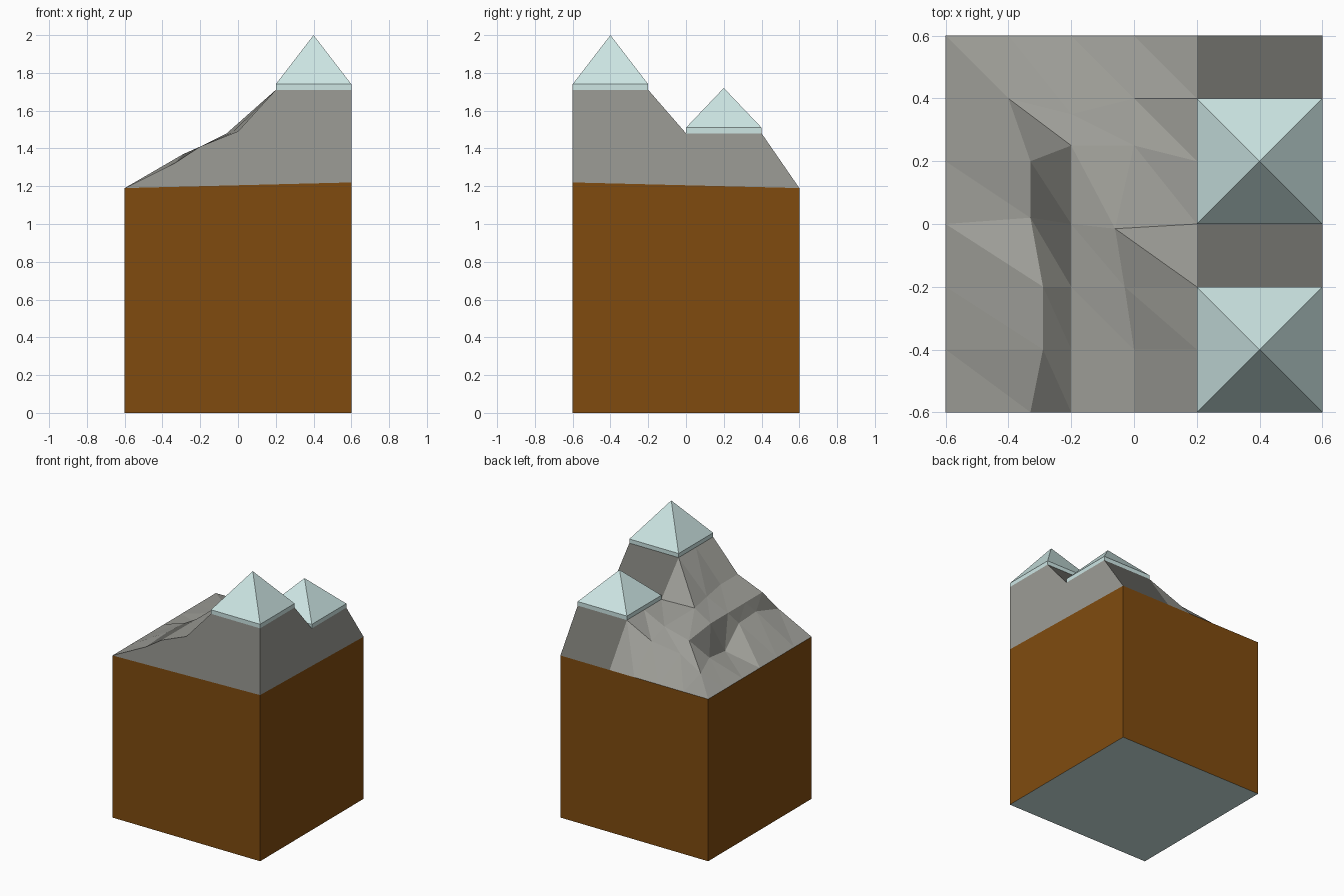
import bpy, bmesh

if "Cube" in bpy.data.objects:
    bpy.data.objects.remove(bpy.data.objects["Cube"])


def material(name, rgb255):
    lin = [((c / 255 + 0.055) / 1.055) ** 2.4 for c in rgb255]
    m = bpy.data.materials.new(name)
    m.diffuse_color = (*lin, 1)
    m.use_nodes = True
    m.node_tree.nodes["Principled BSDF"].inputs["Base Color"].default_value = m.diffuse_color
    return m


BROWN = material("earth brown", (128, 75, 15))
ROCK = material("light rock", (156, 156, 150))
DARK = material("dark rock", (107, 107, 102))
SNOW = material("pale snow", (205, 230, 228))


def finish(name, bm, mats):
    bmesh.ops.remove_doubles(bm, verts=bm.verts, dist=0.0005)
    bm.normal_update()
    me = bpy.data.meshes.new(name)
    bm.to_mesh(me)
    bm.free()
    for m in mats:
        me.materials.append(m)
    ob = bpy.data.objects.new(name, me)
    bpy.context.collection.objects.link(ob)
    return ob


def base_height(x, y):
    """Earth line: rises slightly toward the front right corner."""
    return 1.19 + 0.03 * (x + 0.6) / 1.2 * (0.6 - y) / 1.2


# Earth block, pale underneath
bm = bmesh.new()
bmesh.ops.create_cube(bm, size=1.2)
for v in bm.verts:
    v.co.z = base_height(v.co.x, v.co.y) if v.co.z > 0 else 0
bm.normal_update()
for f in bm.faces:
    f.material_index = 1 if f.normal.z < -0.9 else 0
bmesh.ops.delete(bm, geom=[f for f in bm.faces if f.normal.z > 0.9], context='FACES_ONLY')
finish("earth_block", bm, [BROWN, SNOW])

# Rocky slope: height grid (rows run front to back) with a few nudged points
XS = [-0.6, -0.4, -0.2, 0, 0.2, 0.6]
YS = [-0.6, -0.4, -0.2, 0, 0.2, 0.4, 0.6]
HEIGHTS = [
    [1.19, 1.325, 1.41, 1.49, 1.71, 1.71],
    [1.19, 1.37, 1.41, 1.49, 1.71, 1.71],
    [1.19, 1.36, 1.41, 1.485, 1.71, 1.71],
    [1.19, 1.25, 1.41, 1.48, 1.48, 1.48],
    [1.19, 1.27, 1.38, 1.43, 1.48, 1.48],
    [1.19, 1.25, 1.32, 1.38, 1.48, 1.48],
    [1.19] * 6,
]
NUDGE = {(1, 0): (.07, 0), (1, 1): (.11, 0), (1, 2): (.11, 0), (1, 3): (.07, .02),
         (1, 4): (.07, 0), (2, 4): (0, .05), (2, 5): (0, -.05), (3, 2): (-.03, 0),
         (3, 3): (-.06, -.015), (3, 4): (0, .05)}
bm = bmesh.new()
grid = {}
for j, y in enumerate(YS):
    for i, x in enumerate(XS):
        dx, dy = NUDGE.get((i, j), (0, 0))
        grid[i, j] = bm.verts.new((x + dx, y + dy, HEIGHTS[j][i]))
for j in range(6):
    for i in range(5):
        a, b = grid[i, j], grid[i + 1, j]
        c, d = grid[i + 1, j + 1], grid[i, j + 1]
        # steep faces beside the peaks and along the gully are darker
        dark = (i == 1 and j < 4) or (i == 4 and j in (2, 5))
        for tri in ((a, b, d), (b, c, d)):
            bm.faces.new(tri).material_index = int(dark)


def skirt(p, q):
    """Vertical rock wall from the slope's rim down to the earth line."""
    low = [bm.verts.new((v.co.x, v.co.y, base_height(v.co.x, v.co.y))) for v in (p, q)]
    bm.faces.new((low[0], low[1], q, p))


for i in range(5):
    skirt(grid[i, 0], grid[i + 1, 0])
for j in range(6):
    skirt(grid[5, j], grid[5, j + 1])
finish("rocky_slope", bm, [ROCK, DARK])


# Snow caps: thin square plate topped with a pyramid
def snow_cap(name, cx, cy, z0, z1, apex):
    bm = bmesh.new()
    rings = [[bm.verts.new((cx + sx * 0.2, cy + sy * 0.2, z))
              for sx, sy in ((-1, -1), (1, -1), (1, 1), (-1, 1))] for z in (z0, z1)]
    tip = bm.verts.new((cx, cy, apex))
    lo, hi = rings
    bm.faces.new(lo[::-1])
    for k in range(4):
        n = (k + 1) % 4
        bm.faces.new((lo[k], lo[n], hi[n], hi[k]))
        bm.faces.new((hi[k], hi[n], tip))
    finish(name, bm, [SNOW])


snow_cap("tall_peak_snow", 0.4, -0.4, 1.71, 1.74, 2.0)
snow_cap("low_peak_snow", 0.4, 0.2, 1.48, 1.51, 1.72)
